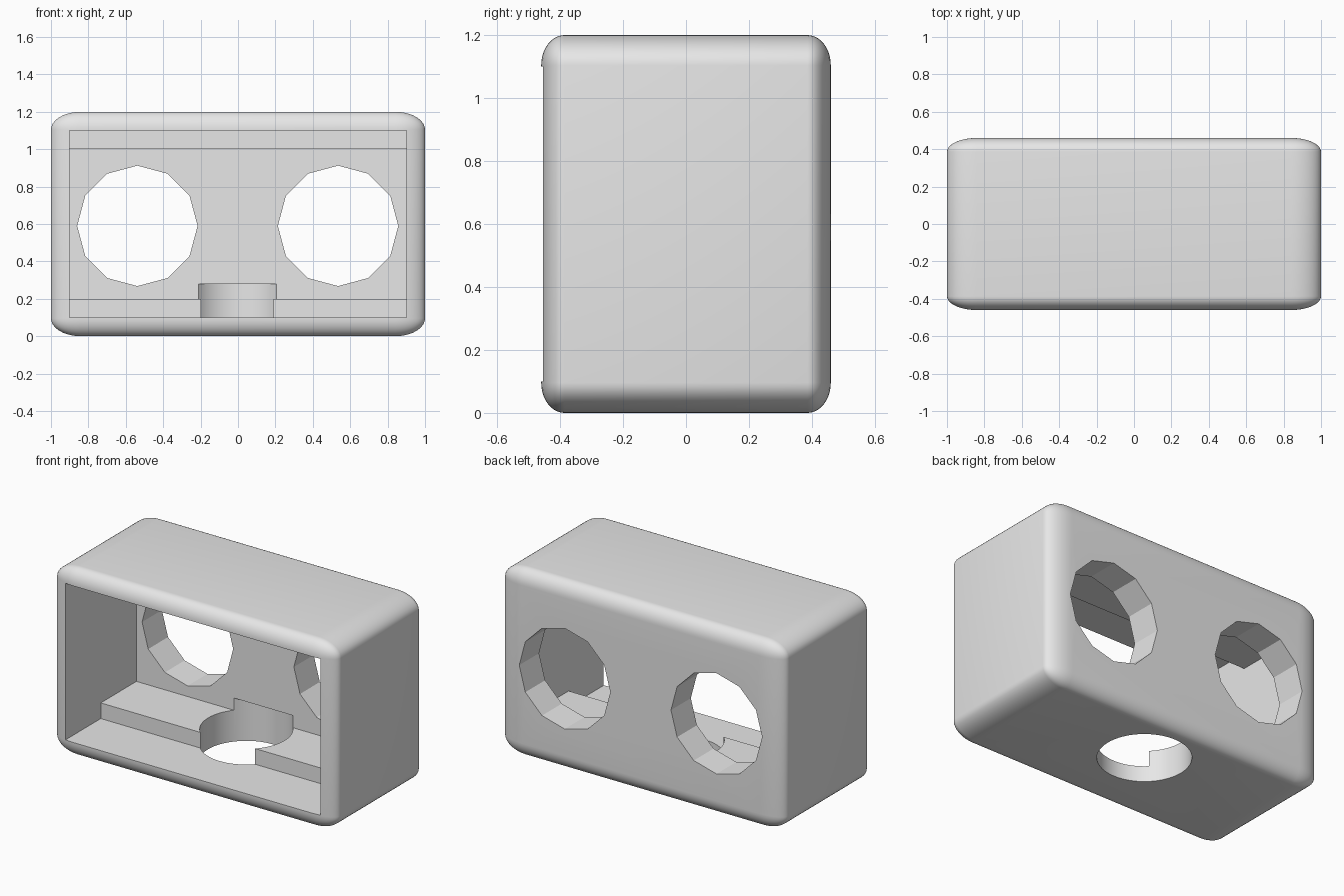
import bpy, bmesh, math
from mathutils import Matrix, Vector

if "Cube" in bpy.data.objects:
    bpy.data.objects.remove(bpy.data.objects["Cube"])

grey = bpy.data.materials.new("light grey")
grey.use_nodes = True
colour = (0.8, 0.8, 0.8, 1)
grey.diffuse_color = colour
grey.node_tree.nodes["Principled BSDF"].inputs["Base Color"].default_value = colour


def add_object(name, bm):
    mesh = bpy.data.meshes.new(name)
    bm.to_mesh(mesh)
    bm.free()
    mesh.materials.append(grey)
    obj = bpy.data.objects.new(name, mesh)
    bpy.context.collection.objects.link(obj)
    return obj


def box(name, low, high, bevel=0):
    """Box between two corners; the bevel is made on a unit cube, then stretched."""
    low, high = Vector(low), Vector(high)
    bm = bmesh.new()
    bmesh.ops.create_cube(bm, size=1)
    if bevel:
        bmesh.ops.bevel(bm, geom=bm.edges[:], offset=bevel, segments=10,
                        profile=0.5, affect='EDGES')
    size = high - low
    bmesh.ops.transform(bm, verts=bm.verts, matrix=Matrix.Translation((low + high) / 2)
                        @ Matrix.Diagonal((*size, 1)))
    return add_object(name, bm)


def cylinder(name, centre, radius, depth, sides, turn):
    bm = bmesh.new()
    bmesh.ops.create_cone(bm, cap_ends=True, segments=sides, radius1=radius,
                          radius2=radius, depth=depth,
                          matrix=Matrix.Translation(centre) @ turn)
    return add_object(name, bm)


# Rounded outer block
housing = box("housing", (-1, -0.46, 0), (1, 0.46, 1.2), bevel=0.08)

# Stepped cavity open at the front: tall outer bay, then a lower inner bay
cutters = [
    box("outer_bay_cutter", (-0.9, -0.7, 0.1), (0.9, -0.1, 1.1)),
    box("inner_bay_cutter", (-0.9, -0.6, 0.2), (0.9, 0.26, 1.0)),
]

# Two twelve-sided openings through the back wall
facing_back = Matrix.Rotation(math.pi / 2, 4, 'X')
for side, x in (("right", -0.538), ("left", 0.535)):
    cutters.append(cylinder(side + "_opening_cutter", (x, 0.4, 0.59),
                            0.322, 0.6, 12, facing_back))

# Round hole through the floor that also notches the back wall
cutters.append(cylinder("floor_hole_cutter", (-0.003, 0.088, 0.09),
                        0.27, 0.376, 64, Matrix.Identity(4)))

bpy.context.view_layer.objects.active = housing
for cutter in cutters:
    cutter.hide_render = True
    cut = housing.modifiers.new(cutter.name, 'BOOLEAN')
    cut.operation = 'DIFFERENCE'
    cut.solver = 'EXACT'
    cut.object = cutter
    bpy.ops.object.modifier_apply(modifier=cut.name)
    bpy.data.objects.remove(cutter)

# Smooth rounded edges, crisp cavity and facets
bpy.ops.object.select_all(action='DESELECT')
housing.select_set(True)
bpy.ops.object.shade_smooth_by_angle(angle=math.radians(20))
